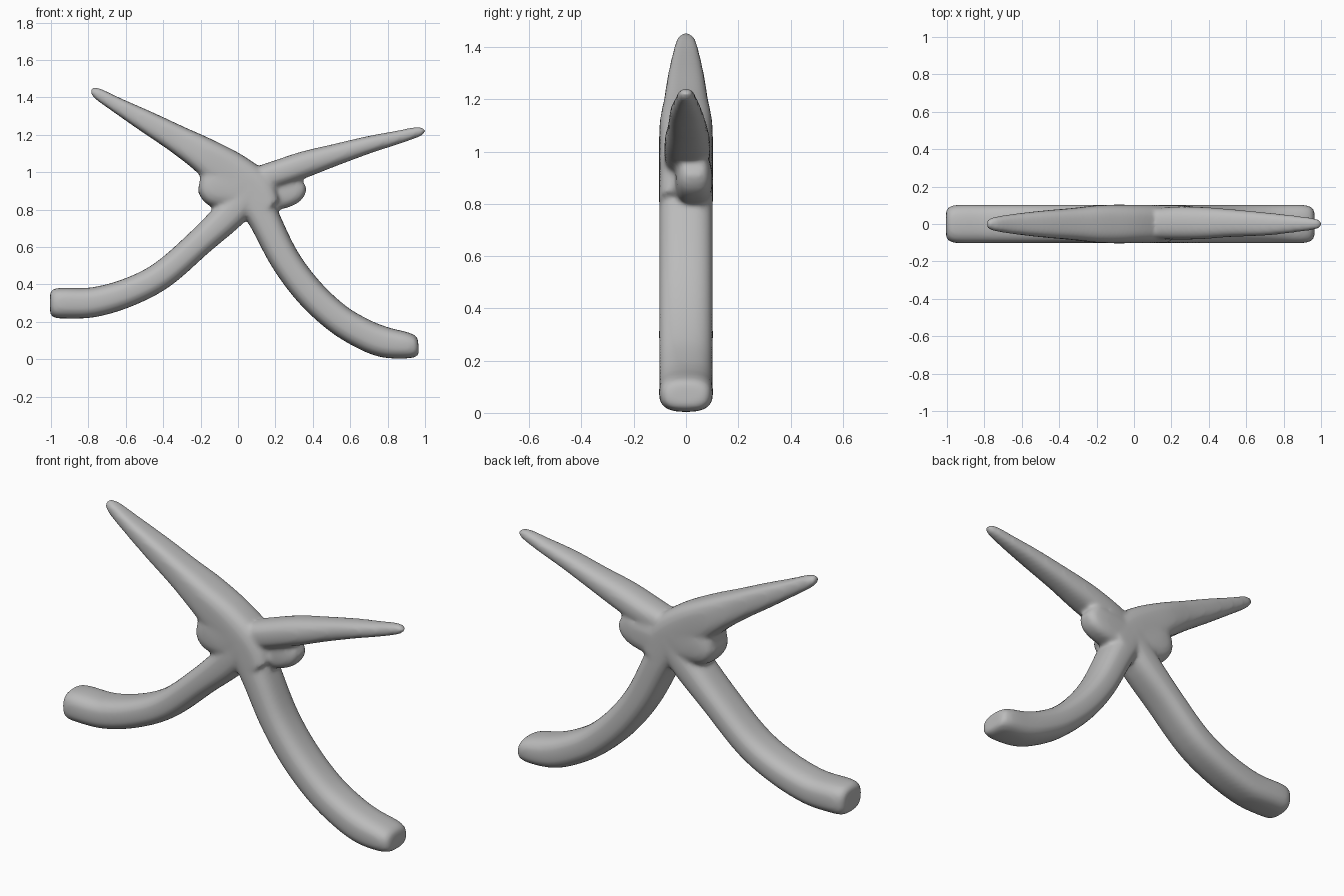
import bpy
import bmesh
import math
from mathutils import Vector

if "Cube" in bpy.data.objects:
    bpy.data.objects.remove(bpy.data.objects["Cube"], do_unlink=True)

grey = bpy.data.materials.new("plain grey")
grey.use_nodes = True
GREY = (0.5, 0.5, 0.5, 1)
grey.diffuse_color = GREY
grey.node_tree.nodes["Principled BSDF"].inputs["Base Color"].default_value = GREY

SIDES = 32
STEPS = 5


def catmull(a, b, c, d, t):
    return 0.5 * (2 * b + (c - a) * t + (2 * a - 5 * b + 4 * c - d) * t * t
                  + (3 * b - a - 3 * c + d) * t ** 3)


def resample(stations):
    """Smooth curve through the stations."""
    p = [stations[0]] + stations + [stations[-1]]
    out = []
    for i in range(len(stations) - 1):
        for s in range(STEPS):
            out.append([catmull(*v, s / STEPS) for v in zip(*p[i:i + 4])])
    return out + [list(stations[-1])]


def limb(bm, stations, power):
    """Loft along (x, z, half width, half depth, y centre) stations."""
    path = resample(stations)
    rings = []
    for i, (x, z, w, d, y) in enumerate(path):
        a, b = path[max(i - 1, 0)], path[min(i + 1, len(path) - 1)]
        tangent = Vector((b[0] - a[0], 0, b[1] - a[1])).normalized()
        side = Vector((-tangent.z, 0, tangent.x))
        ring = []
        for k in range(SIDES):
            ang = math.tau * k / SIDES
            c, s = math.cos(ang), math.sin(ang)
            u = math.copysign(abs(c) ** (2 / power), c) * w
            v = math.copysign(abs(s) ** (2 / power), s) * d
            ring.append(bm.verts.new(Vector((x, y, z)) + side * u + Vector((0, v, 0))))
        rings.append(ring)
    for r0, r1 in zip(rings, rings[1:]):
        for k in range(SIDES):
            n = (k + 1) % SIDES
            bm.faces.new((r0[k], r0[n], r1[n], r1[k]))
    bm.faces.new(rings[0][::-1])
    bm.faces.new(rings[-1])


bm = bmesh.new()

# Right leg, ending in a blunt horizontal foot
limb(bm, [(-1.005, 0.30, 0.055, 0.07, 0), (-0.985, 0.30, 0.076, 0.093, 0),
          (-0.93, 0.30, 0.082, 0.103, 0), (-0.77, 0.305, 0.08, 0.103, 0),
          (-0.58, 0.36, 0.076, 0.103, 0), (-0.40, 0.455, 0.074, 0.103, 0),
          (-0.20, 0.63, 0.074, 0.103, 0), (-0.03, 0.79, 0.085, 0.103, 0),
          (0.08, 0.92, 0.08, 0.103, 0)], 2.7)

# Left leg, curving down to the ground
limb(bm, [(0.965, 0.067, 0.04, 0.07, 0), (0.945, 0.067, 0.058, 0.093, 0),
          (0.89, 0.075, 0.072, 0.103, 0), (0.78, 0.092, 0.082, 0.103, 0),
          (0.67, 0.135, 0.082, 0.103, 0), (0.53, 0.22, 0.08, 0.103, 0),
          (0.38, 0.36, 0.08, 0.103, 0), (0.25, 0.535, 0.08, 0.103, 0),
          (0.14, 0.75, 0.085, 0.103, 0), (0.05, 0.92, 0.10, 0.103, 0)], 2.7)

# Right blade, running into the hub
limb(bm, [(-0.785, 1.445, 0.012, 0.018, 0), (-0.75, 1.42, 0.03, 0.036, 0),
          (-0.64, 1.355, 0.042, 0.054, 0), (-0.48, 1.265, 0.06, 0.072, 0),
          (-0.33, 1.18, 0.074, 0.085, 0), (-0.18, 1.09, 0.095, 0.101, 0),
          (-0.04, 0.99, 0.12, 0.103, 0), (0.08, 0.89, 0.125, 0.103, 0),
          (0.15, 0.80, 0.09, 0.103, 0)], 3.2)

# Left blade, slimmer and lighter than the hub
limb(bm, [(1.00, 1.215, 0.012, 0.016, 0), (0.965, 1.216, 0.027, 0.03, 0),
          (0.85, 1.185, 0.036, 0.046, 0), (0.70, 1.147, 0.046, 0.062, 0),
          (0.52, 1.093, 0.058, 0.074, 0.005), (0.36, 1.043, 0.07, 0.086, 0.005),
          (0.22, 0.995, 0.072, 0.088, 0.005), (0.08, 0.95, 0.07, 0.08, 0)], 2.5)

# Rounded guards on either side of the hub
limb(bm, [(-0.205, 0.95, 0.055, 0.06, 0), (-0.18, 0.945, 0.08, 0.09, 0),
          (-0.12, 0.93, 0.115, 0.103, 0), (0.0, 0.91, 0.11, 0.103, 0)], 3)
limb(bm, [(0.35, 0.945, 0.035, 0.04, 0.03), (0.32, 0.93, 0.07, 0.06, 0.03),
          (0.25, 0.90, 0.09, 0.07, 0.03), (0.10, 0.88, 0.10, 0.07, 0.03)], 3)

bmesh.ops.recalc_face_normals(bm, faces=bm.faces[:])
mesh = bpy.data.meshes.new("crossed_limbs")
bm.to_mesh(mesh)
bm.free()
body = bpy.data.objects.new("crossed_limbs", mesh)
bpy.context.collection.objects.link(body)
mesh.materials.append(grey)

# Fuse the limbs into one skin and soften the joints
fuse = body.modifiers.new("fuse", "REMESH")
fuse.mode = "VOXEL"
fuse.voxel_size = 0.011
fuse.use_smooth_shade = True
soften = body.modifiers.new("soften", "SMOOTH")
soften.factor = 0.5
soften.iterations = 10
